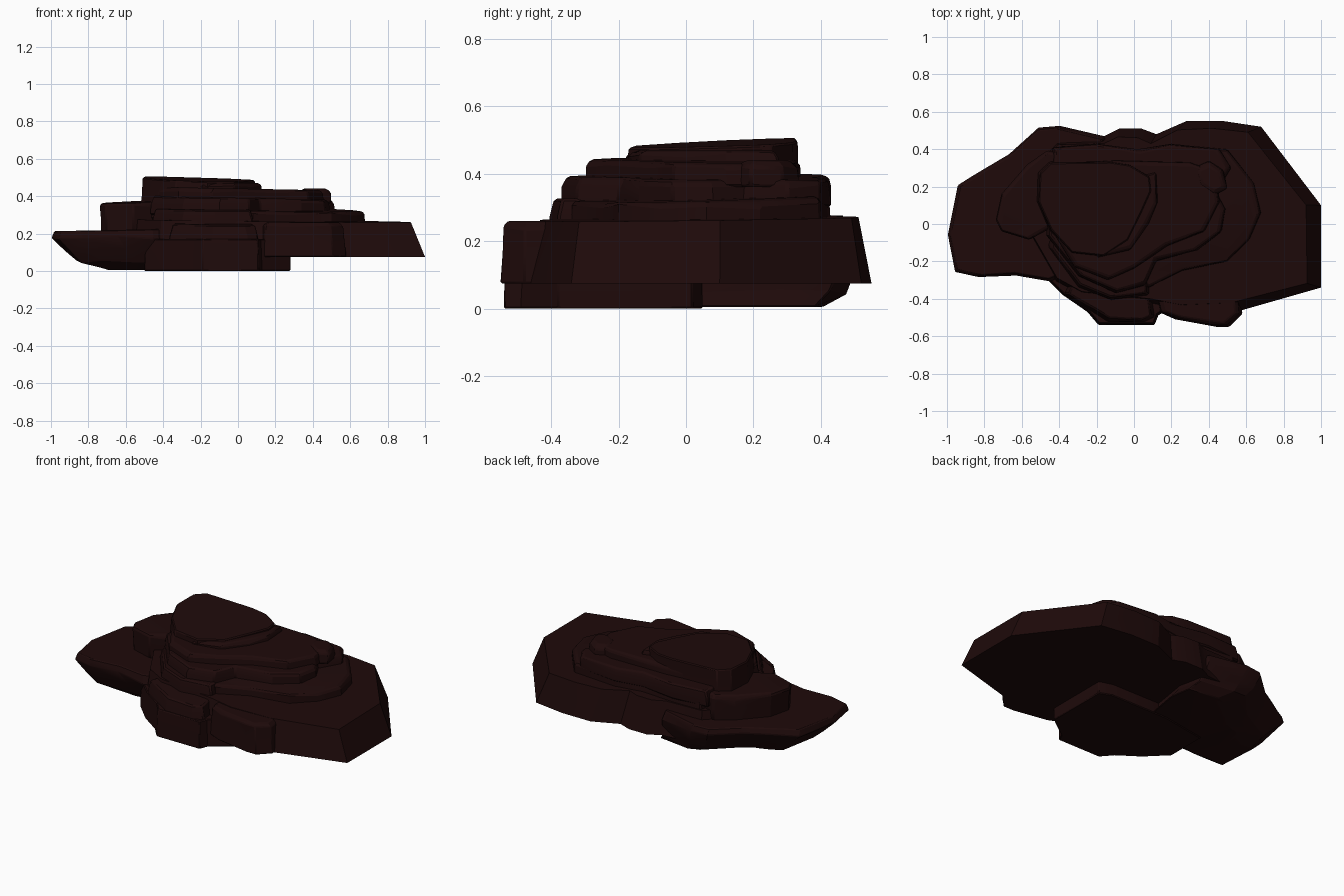
import bpy
import bmesh
import random
from mathutils import Vector

random.seed(4)
if "Cube" in bpy.data.objects:
    bpy.data.objects.remove(bpy.data.objects["Cube"], do_unlink=True)

rock = bpy.data.materials.new("dark red brown rock")
rock.use_nodes = True
rock_colour = (0.013, 0.003, 0.003, 1)
rock.diffuse_color = rock_colour
rock.node_tree.nodes["Principled BSDF"].inputs["Base Color"].default_value = rock_colour
rock.node_tree.nodes["Principled BSDF"].inputs["Roughness"].default_value = 0.9


def slab(name, outline, rings, tilt=(0, 0), bevel=0.008, rough=0.008):
    """Rock slab: outline in hundredths; rings are (height, inset, shift along x)
    in hundredths. The tilt slopes the top ring along x and y."""
    points = [Vector(p) / 100 for p in outline]
    centre = sum(points, Vector((0, 0))) / len(points)
    bm = bmesh.new()
    loops = []
    for level, (height, inset, shift) in enumerate(rings):
        loop = []
        top = level == len(rings) - 1
        middle = 0 < level < len(rings) - 1
        for p in points:
            inward = (centre - p).normalized()
            q = p + inward * inset / 100 + Vector((shift / 100, 0))
            z = height / 100
            if top:
                z += tilt[0] * (q.x - centre.x) + tilt[1] * (q.y - centre.y)
            if middle:
                z += random.uniform(-rough, rough)
                q += inward * random.uniform(0, rough)
            loop.append(bm.verts.new((q.x, q.y, z)))
        loops.append(loop)
    for low, high in zip(loops, loops[1:]):
        for i in range(len(low)):
            j = (i + 1) % len(low)
            bm.faces.new((low[i], low[j], high[j], high[i]))
    bm.faces.new(loops[0])
    bm.faces.new(loops[-1])
    bmesh.ops.recalc_face_normals(bm, faces=bm.faces)
    mesh = bpy.data.meshes.new(name)
    bm.to_mesh(mesh)
    bm.free()
    mesh.materials.append(rock)
    obj = bpy.data.objects.new(name, mesh)
    bpy.context.collection.objects.link(obj)
    if bevel:
        mod = obj.modifiers.new("worn edges", "BEVEL")
        mod.width = bevel
        mod.segments = 1
        mod.limit_method = "ANGLE"
        mod.angle_limit = 0.7
    bpy.ops.object.select_all(action="DESELECT")
    obj.select_set(True)
    bpy.context.view_layer.objects.active = obj
    bpy.ops.object.shade_smooth_by_angle(angle=0.4)


# Broad base shelf, its outer edge leaning inwards
slab("base_shelf",
     [(100, 10), (68, 52), (48, 55), (28, 55), (12, 48), (4, 51), (-8, 51), (-16, 47),
      (-42, 45), (-60, 25), (-60, 0), (-42, -32), (-28, -40), (12, -45), (30, -48),
      (58, -46), (100, -34)],
     [(7.5, 0, 0), (27, 5, -3)], tilt=(-0.01, 0.01), bevel=0)

# Front bulge of the shelf
slab("front_bulge",
     [(58, -48), (51, -55), (44, -55), (22, -51), (13, -47), (10, -30), (56, -30)],
     [(7.5, 0, 0), (17, 1, 0), (24, 1, 0), (26, 4, 0)], bevel=0.005)

# Foot block that reaches the ground
slab("foot_block",
     [(28, 2), (28, -38), (13, -49), (11, -54), (-19, -54), (-25, -47), (-38, -38),
      (-50, -26), (-50, 0), (-20, 5), (20, 5)],
     [(0, 0, 0), (9, 0, 0), (17, 1, 0)], bevel=0.005)

# Lump standing on the foot block
slab("front_lump",
     [(12, -50), (6, -53), (-14, -53), (-22, -48), (-38, -37), (-30, -20), (8, -25)],
     [(12, 0, 0), (19, 1, 0), (25, 3, 0)], tilt=(0, 0.05))

# Undercut wing on the right-hand side, steep at the back and raked at its tip
slab("side_wing",
     [(-100, -6), (-96, -26), (-84, -29), (-64, -28), (-45, -31), (-20, -20), (-12, 30),
      (-16, 47), (-40, 53), (-51, 52), (-67, 38), (-79, 31), (-88, 25), (-95, 21)],
     [(0.5, 14, 18), (5, 6, 8), (11, 3, 4), (18, 0, 0), (22, 2, 0)], tilt=(0.02, 0), bevel=0.005)

# Second tier: side, front, middle and back ledges
slab("side_ledge",
     [(-74, 2), (-71, -4), (-56, -9), (-40, 0), (-36, 38), (-46, 40), (-57, 32), (-71, 16)],
     [(20, 1, 0), (29, 0, 0), (35, 0, 0), (37, 2, 0)], tilt=(0.03, 0.02))
slab("front_ledge",
     [(8, -38), (-12, -41), (-30, -34), (-46, -12), (-40, 10), (10, 0)],
     [(17, 0, 0), (27, 0, 0), (33, 2, 0)], tilt=(0, 0.02))
slab("middle_ledge",
     [(68, 6), (64, 22), (50, 40), (20, 43), (2, 40), (-20, 42), (-40, 42), (-45, 0),
      (-20, -30), (8, -34), (26, -25), (50, -20), (62, -8)],
     [(24, 0, 0), (31, 0, 0), (33, 2, 0)], tilt=(-0.02, 0.03))
slab("back_ledge",
     [(46, 40), (20, 43), (2, 40), (-20, 43), (-44, 41), (-45, 10), (40, 10), (52, 30)],
     [(30, 0, 0), (36, 0, 0), (39, 2, 0)], tilt=(-0.02, -0.02))

# Third tier: stepped plates below the summit
slab("lower_step",
     [(49, 8), (47, -4), (34, -14), (12, -20), (6, -33), (-10, -37), (-30, -28), (-47, -6),
      (-46, 25), (40, 25)],
     [(30, 0, 0), (36, 0, 0), (39, 2, 0)], tilt=(-0.02, 0))
slab("upper_step",
     [(46, 12), (38, -4), (18, -12), (0, -24), (-14, -30), (-32, -23), (-46, 0), (-44, 32),
      (-10, 34), (30, 33), (44, 28)],
     [(36, 0, 0), (42, 0, 0), (44, 2, 0)], tilt=(-0.02, 0))

# Loose boulder by the back corner of the steps
slab("loose_boulder",
     [(50, 19), (48, 29), (40, 34), (32, 30), (34, 20), (43, 15)],
     [(36, 0, 0), (42, 0, 0), (44, 3, 0)])

# Summit block with a tall leaning wall, and its broken edge plate
slab("summit_block",
     [(-53, 12), (-52, 28), (-46, 34), (-12, 35), (-1, 33), (10, 26), (11, 18), (6, 6),
      (-2, -10), (-16, -19), (-34, -17), (-46, -4)],
     [(28, 0, 0), (40, 1, 0), (49, 2, 0)], tilt=(-0.03, 0.04), bevel=0.006)
slab("summit_plate",
     [(12, 28), (13, 12), (8, 0), (-2, -14), (-20, -18), (-20, 20)],
     [(42, 0, 0), (45, 0, 0), (47, 2, 0)])
